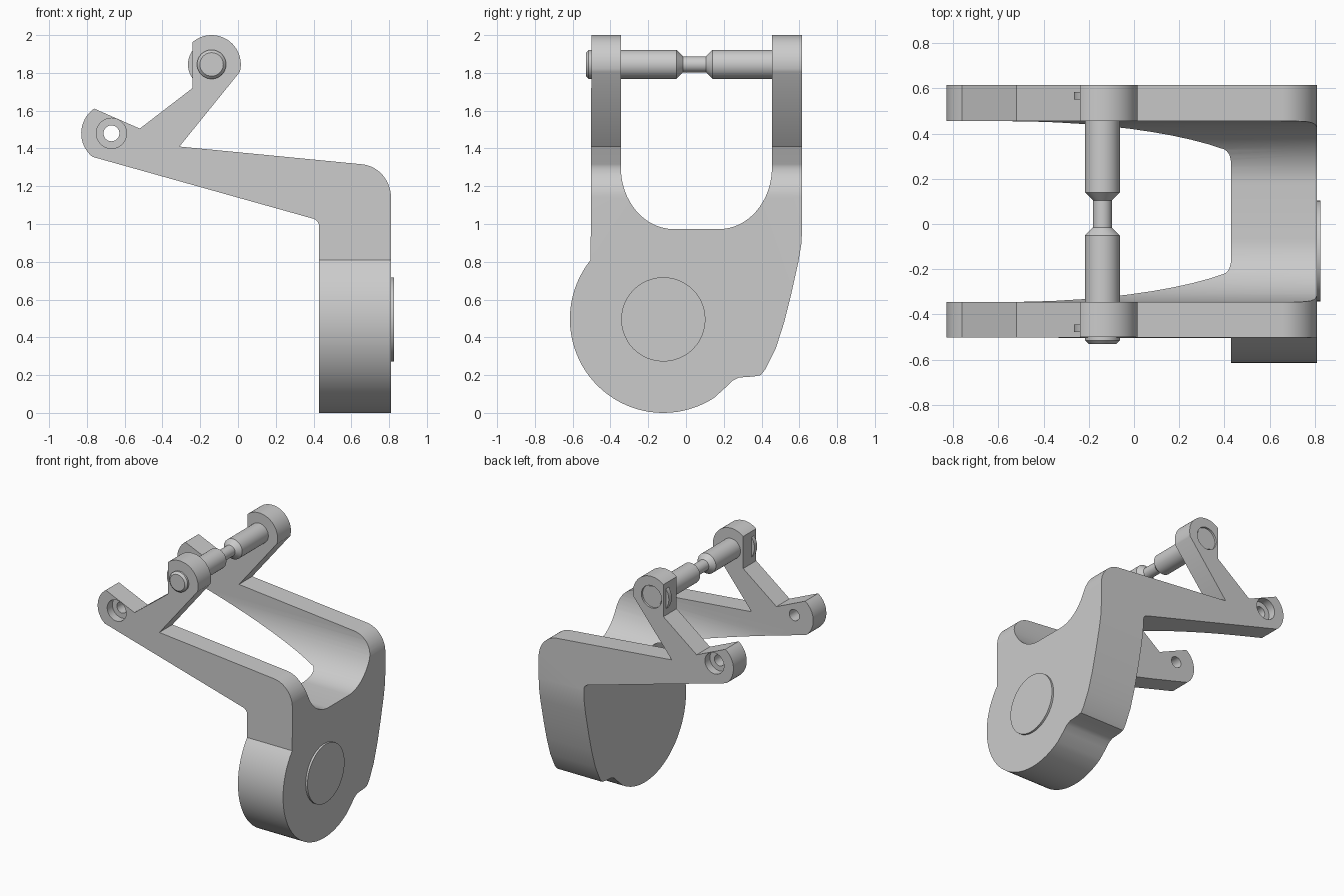
import bpy
import bmesh
from math import cos, sin, radians, pi
from mathutils import Matrix, Vector

cube = bpy.data.objects.get("Cube")
if cube:
    bpy.data.objects.remove(cube)


def arc(cx, cz, rx, rz, start, end, steps=16):
    angles = [radians(start + (end - start) * i / steps) for i in range(steps + 1)]
    return [(cx + rx * cos(a), cz + rz * sin(a)) for a in angles]


def finish(name, bm):
    bmesh.ops.remove_doubles(bm, verts=bm.verts, dist=1e-5)
    bmesh.ops.recalc_face_normals(bm, faces=bm.faces)
    mesh = bpy.data.meshes.new(name)
    bm.to_mesh(mesh)
    bm.free()
    obj = bpy.data.objects.new(name, mesh)
    bpy.context.collection.objects.link(obj)
    return obj


def prism(name, points, axis, low, high):
    """Extrude an outline along x or y."""
    bm = bmesh.new()
    place = (lambda p: (p[0], low, p[1])) if axis == "y" else (lambda p: (low, p[0], p[1]))
    face = bm.faces.new([bm.verts.new(place(p)) for p in points])
    grown = bmesh.ops.extrude_face_region(bm, geom=[face])["geom"]
    step = Vector((0, high - low, 0)) if axis == "y" else Vector((high - low, 0, 0))
    bmesh.ops.translate(bm, vec=step, verts=[v for v in grown if isinstance(v, bmesh.types.BMVert)])
    return finish(name, bm)


def lathe(name, profile, centre, sides=48):
    """Turn (radius, y) pairs around an axis parallel to y."""
    bm = bmesh.new()
    x, z = centre
    verts = [bm.verts.new((x + r, y, z)) for r, y in profile]
    edges = [bm.edges.new(pair) for pair in zip(verts, verts[1:])]
    bmesh.ops.spin(bm, geom=verts + edges, cent=(x, 0, z), axis=(0, 1, 0),
                   angle=2 * pi, steps=sides, use_merge=True)
    return finish(name, bm)


def rod(name, radius, low, high, centre):
    return lathe(name, [(0, low), (radius, low), (radius, high), (0, high)], centre)


def boolean(target, cutter, operation):
    mod = target.modifiers.new(operation.title(), "BOOLEAN")
    mod.operation = operation
    mod.solver = "EXACT"
    mod.object = cutter
    bpy.context.view_layer.objects.active = target
    bpy.ops.object.modifier_apply(modifier=mod.name)
    bpy.data.objects.remove(cutter)


PIN = (-0.14, 1.845)
HOLE = (-0.67, 1.48)

# Bracket outline from the front: plate, arm, and two rounded bosses
side = [(0.43, -0.2), (0.81, -0.2)]
side += arc(0.64, 1.14, 0.17, 0.177, 0, 84)
side += [(-0.31, 1.41)]
side += arc(*PIN, 0.155, 0.155, -15, 130, 24)
side += [(-0.24, 1.72), (-0.52, 1.505)]
side += arc(*HOLE, 0.16, 0.16, 125, 231)
side += arc(0.385, 0.985, 0.045, 0.045, 74, 0, 8)
bracket = prism("bracket", side, "y", -0.8, 0.8)

# Fork outline from the side: round hub, curved flank, U-shaped gap
fork = arc(-0.12, 0.497, 0.495, 0.497, 141, 303, 40)
fork += [(0.21, 0.135), (0.245, 0.17), (0.28, 0.187), (0.36, 0.193), (0.395, 0.2),
         (0.42, 0.23), (0.475, 0.34), (0.52, 0.48), (0.555, 0.62), (0.595, 0.8),
         (0.61, 0.89), (0.615, 0.97), (0.615, 2.2), (0.455, 2.2)]
fork += arc(0.175, 1.3, 0.28, 0.327, 0, -90)
fork += arc(-0.065, 1.3, 0.28, 0.327, -90, -180)
fork += [(-0.345, 2.2), (-0.5, 2.2)]
boolean(bracket, prism("fork_outline", fork, "x", -1.2, 1.2), "INTERSECT")

# Bolt holes with counterbores on the outer faces, and the pin seat
for name, radius, low, high, centre in (
        ("bolt_hole", 0.042, -0.9, 0.9, HOLE),
        ("front_counterbore", 0.08, -0.9, -0.44, HOLE),
        ("back_counterbore", 0.08, 0.555, 0.9, HOLE),
        ("pin_seat", 0.085, 0.6, 0.9, PIN)):
    boolean(bracket, rod(name, radius, low, high, centre), "DIFFERENCE")

# Cross pin with a narrow waist
pin = lathe("cross_pin", [(0, -0.53), (0.062, -0.53), (0.077, -0.515), (0.077, -0.05),
                          (0.042, -0.015), (0.042, 0.105), (0.077, 0.14),
                          (0.077, 0.605), (0, 0.605)], PIN)

# Retaining clips showing at the flat of each upper boss
clips = [rod("front_clip", 0.125, -0.477, -0.445, PIN),
         rod("back_clip", 0.125, 0.55, 0.585, PIN)]

# Raised disc on the outer face of the hub
cap = prism("hub_cap", arc(-0.12, 0.495, 0.223, 0.223, 0, 352.5, 47), "x", 0.79, 0.825)

for obj in [bracket, pin, cap] + clips:
    bpy.ops.object.select_all(action="DESELECT")
    obj.select_set(True)
    bpy.context.view_layer.objects.active = obj
    bpy.ops.object.shade_smooth_by_angle(angle=radians(30))
